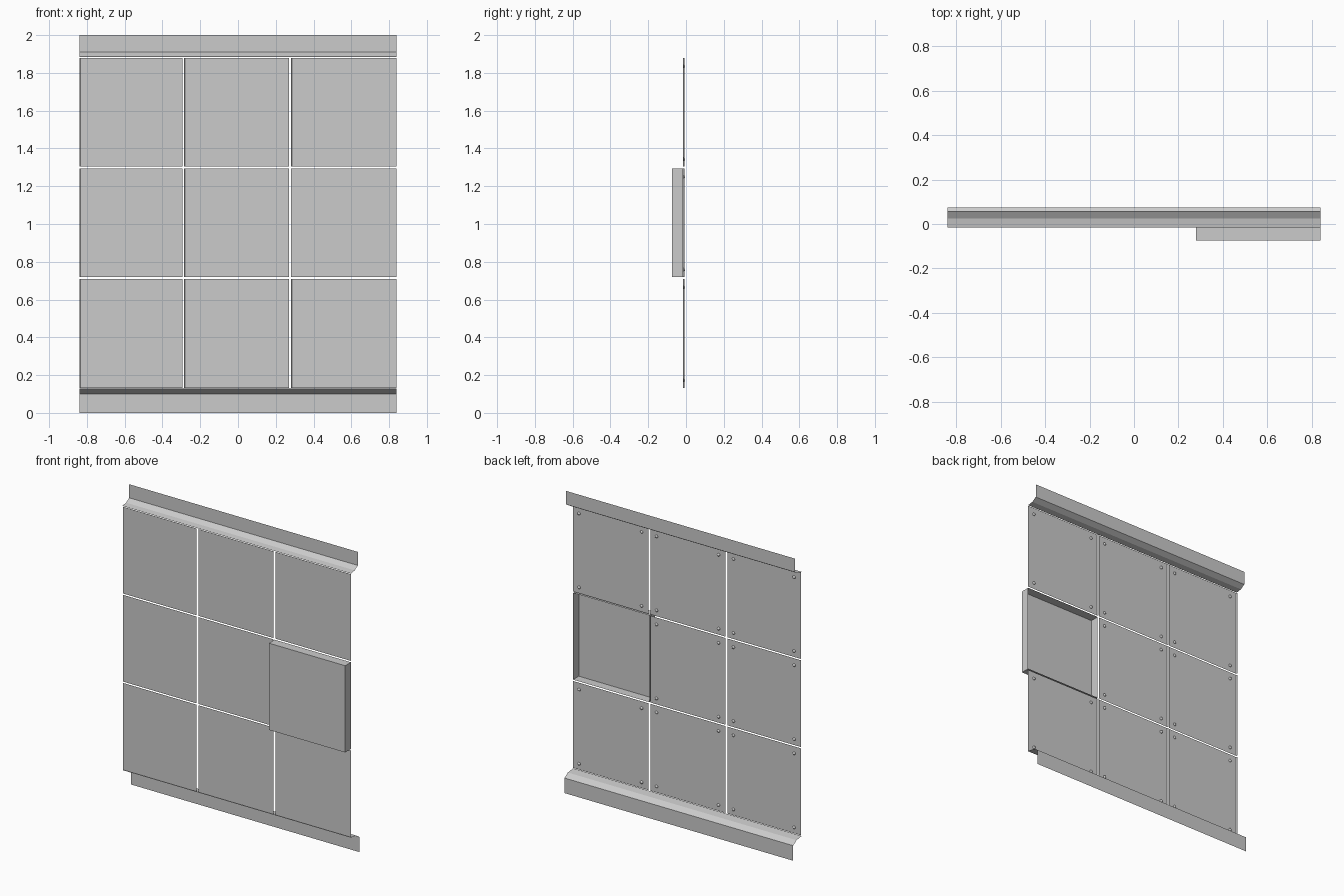
import bpy, bmesh, math
from mathutils import Matrix

if "Cube" in bpy.data.objects:
    bpy.data.objects.remove(bpy.data.objects["Cube"])

grey = bpy.data.materials.new("plain grey")
grey.use_nodes = True
grey.diffuse_color = (0.6, 0.6, 0.6, 1)
grey.node_tree.nodes["Principled BSDF"].inputs["Base Color"].default_value = (0.6, 0.6, 0.6, 1)

FRONT = -0.015   # plane of the panels
HALF = 0.84      # half of the overall width
GAP = 0.009
COLS = [-HALF, -0.285, 0.28, HALF + GAP]
ROWS = [0.133, 0.719, 1.304, 1.88 + GAP]


def finish(name, bm):
    mesh = bpy.data.meshes.new(name)
    bm.to_mesh(mesh)
    bm.free()
    mesh.materials.append(grey)
    obj = bpy.data.objects.new(name, mesh)
    bpy.context.collection.objects.link(obj)
    return obj


def sheet(name, points, axis, start, end):
    """Sweep an open profile of (u, y) points along x or z."""
    bm = bmesh.new()
    pairs = []
    for u, y in points:
        ends = [(t, y, u) if axis == "x" else (u, y, t) for t in (start, end)]
        pairs.append([bm.verts.new(p) for p in ends])
    for (a, b), (c, d) in zip(pairs, pairs[1:]):
        bm.faces.new((a, b, d, c) if axis == "x" else (a, c, d, b))
    return finish(name, bm)


def open_box(name, x0, x1, z0, z1, y0, y1):
    """Box without its back face."""
    bm = bmesh.new()
    place = Matrix.Translation(((x0 + x1) / 2, (y0 + y1) / 2, (z0 + z1) / 2))
    size = Matrix.Diagonal((x1 - x0, y1 - y0, z1 - z0, 1))
    bmesh.ops.create_cube(bm, size=1, matrix=place @ size)
    bm.normal_update()
    back = [f for f in bm.faces if f.normal.y > 0.9]
    bmesh.ops.delete(bm, geom=back, context="FACES")
    return finish(name, bm)


def rivet(name, x, z):
    """Small domed head on the back of a panel."""
    bm = bmesh.new()
    bmesh.ops.create_uvsphere(bm, u_segments=12, v_segments=8, radius=0.01,
                              matrix=Matrix.Rotation(-math.pi / 2, 4, "X"))
    low = [v for v in bm.verts if v.co.y < -0.001]
    bmesh.ops.delete(bm, geom=low, context="VERTS")
    bmesh.ops.translate(bm, verts=bm.verts, vec=(x, FRONT + 0.001, z))
    for face in bm.faces:
        face.smooth = True
    return finish(name, bm)


# Grid of panels, one of them a projecting open-backed box
for c in range(3):
    x0, x1 = COLS[c], COLS[c + 1] - GAP
    for r in range(3):
        z0, z1 = ROWS[r], ROWS[r + 1] - GAP
        tag = f"{('right', 'middle', 'left')[c]}_{('lower', 'centre', 'upper')[r]}"
        if (c, r) == (2, 1):
            open_box("projecting_box", x0, x1, z0, z1, FRONT - 0.06, FRONT)
            continue
        # Each panel has a narrow lip folded back along one side
        sheet("panel_" + tag, [(x0, FRONT + 0.006), (x0 + 0.005, FRONT), (x1, FRONT)],
              "z", z0, z1)
        for i, x in enumerate((x0 + 0.055, x1 - 0.045)):
            for j, z in enumerate((z0 + 0.04, z1 - 0.045)):
                rivet(f"rivet_{tag}_{i}{j}", x, z)

# Folded rails along the top and bottom edges
sheet("top_rail", [(1.884, FRONT), (1.89, 0.025), (1.91, 0.058), (2.0, 0.058)],
      "x", -HALF, HALF)
sheet("bottom_rail", [(0, 0.075), (0.1, 0.075), (0.123, 0.04), (0.13, FRONT)],
      "x", -HALF, HALF)
